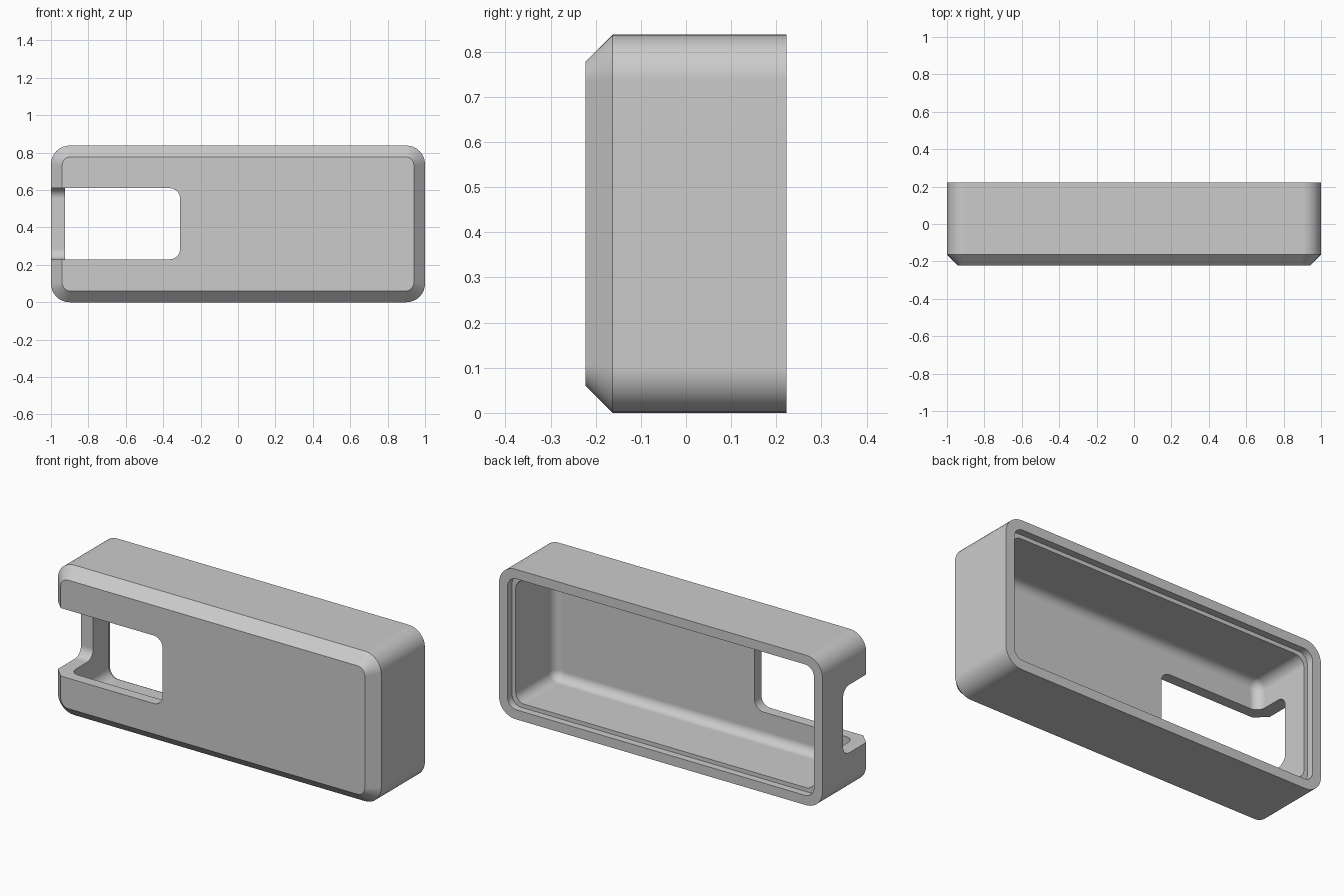
import bpy
import bmesh
import math

if "Cube" in bpy.data.objects:
    bpy.data.objects.remove(bpy.data.objects["Cube"], do_unlink=True)

HEIGHT = 0.838
FRONT, BACK = -0.223, 0.223
CHAMFER = 0.06
WALL, RIM, LIP_DEPTH = 0.075, 0.053, 0.04
FLOOR = FRONT + 0.06
FILLET = 0.05

grey = bpy.data.materials.new("plain grey")
grey.use_nodes = True
grey.diffuse_color = (0.6, 0.6, 0.6, 1)
grey.node_tree.nodes["Principled BSDF"].inputs["Base Color"].default_value = (0.6, 0.6, 0.6, 1)


def ring(bm, inset, y, radius, steps=8):
    """Rounded rectangle of vertices in the plane at depth y."""
    verts = []
    cx, cz = 1 - inset - radius, HEIGHT / 2 - inset - radius
    for corner, (sx, sz) in enumerate([(1, 1), (-1, 1), (-1, -1), (1, -1)]):
        for i in range(steps + 1):
            a = math.pi / 2 * (corner + i / steps)
            verts.append(bm.verts.new((sx * cx + radius * math.cos(a), y,
                                       HEIGHT / 2 + sz * cz + radius * math.sin(a))))
    return verts


def finish(bm, name):
    bmesh.ops.recalc_face_normals(bm, faces=bm.faces[:])
    mesh = bpy.data.meshes.new(name)
    bm.to_mesh(mesh)
    bm.free()
    obj = bpy.data.objects.new(name, mesh)
    bpy.context.collection.objects.link(obj)
    mesh.materials.append(grey)
    return obj


# Shell profile, from the front face round the rim to the cavity floor
sections = [
    (CHAMFER, FRONT, 0.045), (0, FRONT + CHAMFER, 0.1), (0, BACK, 0.1),
    (RIM, BACK, 0.055), (RIM, BACK - LIP_DEPTH, 0.055),
    (WALL, BACK - LIP_DEPTH, 0.055),
]
for i in range(7):
    a = math.pi / 2 * i / 6
    inward = FILLET * (1 - math.cos(a))
    sections.append((WALL + inward, FLOOR + FILLET * (1 - math.sin(a)), 0.055 - inward))

bm = bmesh.new()
rings = [ring(bm, *s) for s in sections]
for a, b in zip(rings, rings[1:]):
    for i in range(len(a)):
        j = (i + 1) % len(a)
        bm.faces.new((a[i], a[j], b[j], b[i]))
bm.faces.new(rings[0])
bm.faces.new(rings[-1])
shell = finish(bm, "case_shell")

# Cutter for the front window that runs out through the side wall
x0, x1, y0, y1, z0, z1 = -1.2, -0.31, -0.4, 0.042, 0.23, 0.61
bm = bmesh.new()
bmesh.ops.create_cube(bm, size=1)
for v in bm.verts:
    v.co = (x1 if v.co.x > 0 else x0, y1 if v.co.y > 0 else y0, z1 if v.co.z > 0 else z0)
rounded = []
for e in bm.edges:
    p, q = (v.co for v in e.verts)
    along_y = p.x == q.x and p.z == q.z and p.x > -1
    along_x = p.y == q.y and p.z == q.z and p.y > 0
    if along_y or along_x:
        rounded.append(e)
bmesh.ops.bevel(bm, geom=rounded, offset=0.055, segments=8, profile=0.5, affect='EDGES')
cutter = finish(bm, "window_cutter")
cutter.hide_render = True

cut = shell.modifiers.new("window", 'BOOLEAN')
cut.operation = 'DIFFERENCE'
cut.solver = 'EXACT'
cut.object = cutter
bpy.ops.object.select_all(action='DESELECT')
shell.select_set(True)
bpy.context.view_layer.objects.active = shell
bpy.ops.object.modifier_apply(modifier=cut.name)
bpy.data.objects.remove(cutter, do_unlink=True)

# Smooth rounded corners, crisp chamfers and flat sides
bpy.ops.object.shade_smooth_by_angle(angle=math.radians(30))
weighted = shell.modifiers.new("flat sides", 'WEIGHTED_NORMAL')
weighted.keep_sharp = True
